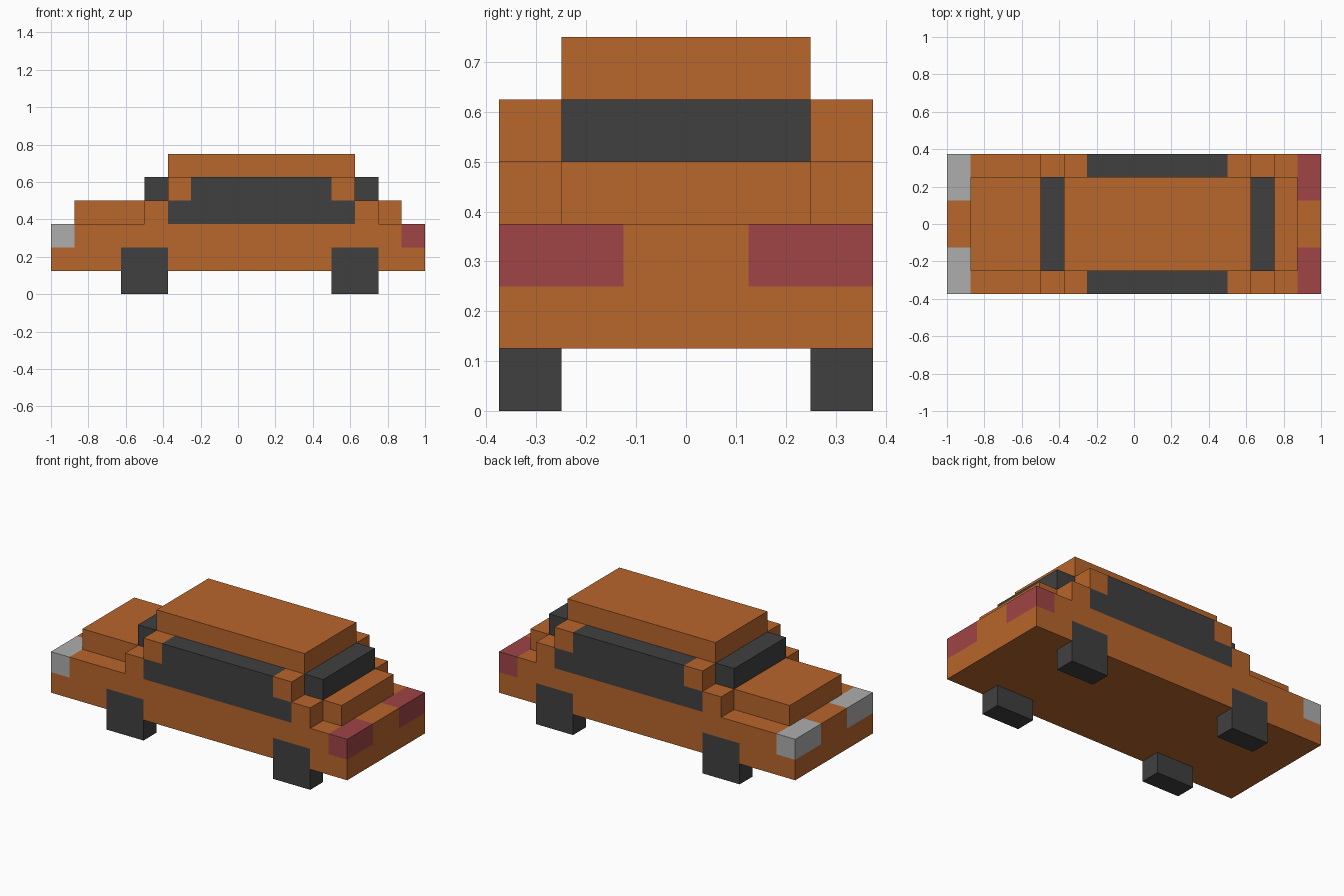
import bpy, bmesh
from mathutils import Vector

if "Cube" in bpy.data.objects:
    bpy.data.objects.remove(bpy.data.objects["Cube"])

U = 0.125  # block size


def material(name, rgb):
    m = bpy.data.materials.new(name)
    m.diffuse_color = (*rgb, 1)
    m.use_nodes = True
    m.node_tree.nodes["Principled BSDF"].inputs["Base Color"].default_value = m.diffuse_color
    return m


orange = material("orange_paint", (0.479, 0.133, 0.025))
dark = material("dark_grey", (0.051, 0.051, 0.051))
silver = material("light_grey", (0.423, 0.423, 0.423))
red = material("tail_red", (0.352, 0.058, 0.061))

# Each part: material and boxes in blocks (x0, x1, y0, y1, z0, z1),
# mirrored over y = 0. Later parts are inset into earlier ones.
PARTS = {
    # full-width body, cabin base and window pillars
    "body": (orange, [(-8, 8, 0, 3, 1, 3), (-4, 6, 0, 3, 3, 4), (-3, 5, 0, 3, 4, 5)]),
    "hood": (orange, [(-7, -4, 0, 2, 3, 4)]),
    "boot_lid": (orange, [(6, 7, 0, 2, 3, 4)]),
    "roof": (orange, [(-3, 5, 0, 2, 5, 6)]),
    "windshield": (dark, [(-4, -3, 0, 2, 4, 5)]),
    "rear_window": (dark, [(5, 6, 0, 2, 4, 5)]),
    "side_windows": (dark, [(-3, 5, 2, 3, 3, 4), (-2, 4, 2, 3, 4, 5)]),
    "headlights": (silver, [(-8, -7, 1, 3, 2, 3)]),
    "taillights": (red, [(7, 8, 1, 3, 2, 3)]),
    "front_wheels": (dark, [(-5, -3, 2, 3, 0, 2)]),
    "rear_wheels": (dark, [(4, 6, 2, 3, 0, 2)]),
}

# Fill the block grid
grid = {}
for name, (mat, boxes) in PARTS.items():
    for x0, x1, y0, y1, z0, z1 in boxes:
        for x in range(x0, x1):
            for y in range(y0, y1):
                for z in range(z0, z1):
                    grid[x, y, z] = grid[x, -1 - y, z] = name


def add_face(bm, cell, axis, side):
    """One square on the given side of a block, facing outwards."""
    a, b = (axis + 1) % 3, (axis + 2) % 3
    corners = [(0, 0), (1, 0), (1, 1), (0, 1)]
    verts = []
    for i, j in corners if side > 0 else corners[::-1]:
        p = Vector(cell)
        p[axis] += side > 0
        p[a] += i
        p[b] += j
        verts.append(bm.verts.new(p * U))
    bm.faces.new(verts)


# Build the outer skin of every part and merge its flat areas
for name, (mat, boxes) in PARTS.items():
    bm = bmesh.new()
    for cell in [c for c, part in grid.items() if part == name]:
        for axis in range(3):
            for side in (-1, 1):
                near = list(cell)
                near[axis] += side
                if tuple(near) not in grid:
                    add_face(bm, cell, axis, side)
    bmesh.ops.remove_doubles(bm, verts=bm.verts[:], dist=0.001)
    bmesh.ops.dissolve_limit(bm, angle_limit=0.01, verts=bm.verts[:], edges=bm.edges[:])
    mesh = bpy.data.meshes.new(name)
    bm.to_mesh(mesh)
    bm.free()
    mesh.materials.append(mat)
    bpy.context.collection.objects.link(bpy.data.objects.new(name, mesh))
